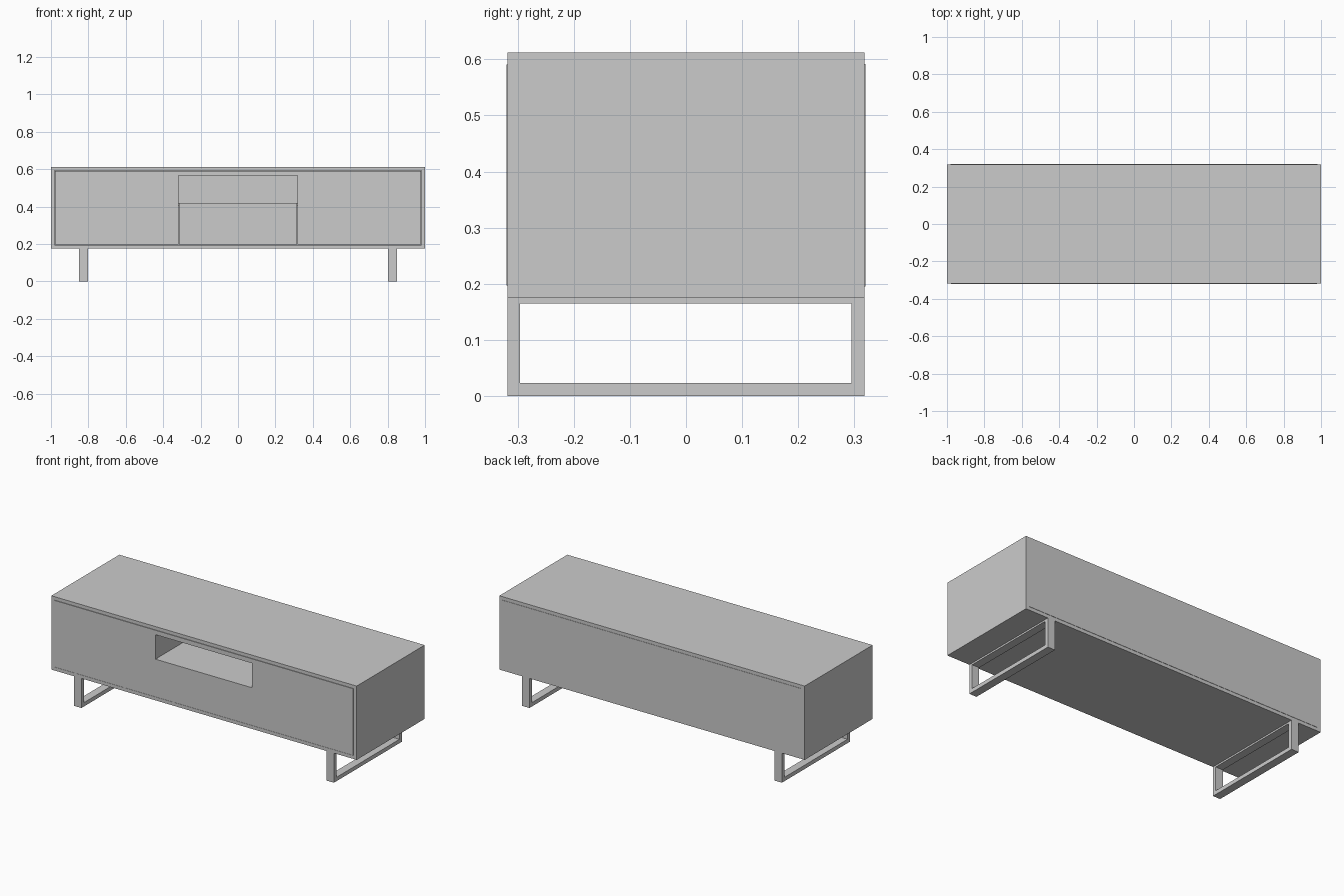
import bpy, bmesh

if "Cube" in bpy.data.objects:
    bpy.data.objects.remove(bpy.data.objects["Cube"])


def finish(name, bm, bevel=0.0):
    bmesh.ops.recalc_face_normals(bm, faces=bm.faces)
    mesh = bpy.data.meshes.new(name)
    bm.to_mesh(mesh)
    bm.free()
    obj = bpy.data.objects.new(name, mesh)
    bpy.context.collection.objects.link(obj)
    if bevel:
        mod = obj.modifiers.new("edge_bevel", 'BEVEL')
        mod.width = bevel
        mod.segments = 1
    return obj


def box(name, x0, x1, y0, y1, z0, z1, bevel=0.0):
    bm = bmesh.new()
    bmesh.ops.create_cube(bm, size=1)
    for v in bm.verts:
        v.co = ((x0 + x1) / 2 + v.co.x * (x1 - x0),
                (y0 + y1) / 2 + v.co.y * (y1 - y0),
                (z0 + z1) / 2 + v.co.z * (z1 - z0))
    return finish(name, bm, bevel)


def sleeve(name, outer, inner, d0, d1, place, bevel=0.0):
    """Mitred rectangular loop; outer/inner = (u0, u1, z0, z1), extruded d0..d1."""
    bm = bmesh.new()
    rings = []
    for (u0, u1, z0, z1), d in ((outer, d0), (outer, d1), (inner, d1), (inner, d0)):
        corners = ((u0, z0), (u1, z0), (u1, z1), (u0, z1))
        rings.append([bm.verts.new(place(u, d, z)) for u, z in corners])
    for i in range(4):
        a, b = rings[i], rings[(i + 1) % 4]
        for j in range(4):
            k = (j + 1) % 4
            bm.faces.new((a[j], a[k], b[k], b[j]))
    return finish(name, bm, bevel)


def along_y(u, d, z):
    return (u, d, z)


def along_x(u, d, z):
    return (d, u, z)


# Mitred cabinet shell: top, bottom and both ends
sleeve("cabinet_shell", (-1, 1, 0.175, 0.612), (-0.98, 0.98, 0.195, 0.592),
       -0.318, 0.318, along_y)
box("back_panel", -0.98, 0.98, 0.30, 0.32, 0.195, 0.592)

# Front panels, set into the shell with hairline gaps
NX, NZ0, NZ1 = 0.317, 0.42, 0.565
FY0, FY1 = -0.32, -0.30
for side, s in (("left", -1), ("right", 1)):
    x0, x1 = sorted((s * NX, s * 0.978))
    box(side + "_door", x0, x1, FY0, FY1, 0.197, 0.591)
box("drawer_front", -NX + 0.002, NX - 0.002, FY0, FY1, 0.197, NZ0)
box("top_rail", -NX, NX, FY0, FY1, NZ1, 0.591)

# Open media niche: lining and back
sleeve("niche_lining", (-NX - 0.015, NX + 0.015, NZ0 - 0.015, NZ1 + 0.015),
       (-NX, NX, NZ0, NZ1), FY1, 0.30, along_y)

# Sled legs: closed flat-bar loops
for side, s in (("left", -1), ("right", 1)):
    d0, d1 = sorted((s * 0.803, s * 0.851))
    sleeve(side + "_sled_leg", (-0.318, 0.318, 0.0, 0.177),
           (-0.296, 0.295, 0.023, 0.165), d0, d1, along_x)
